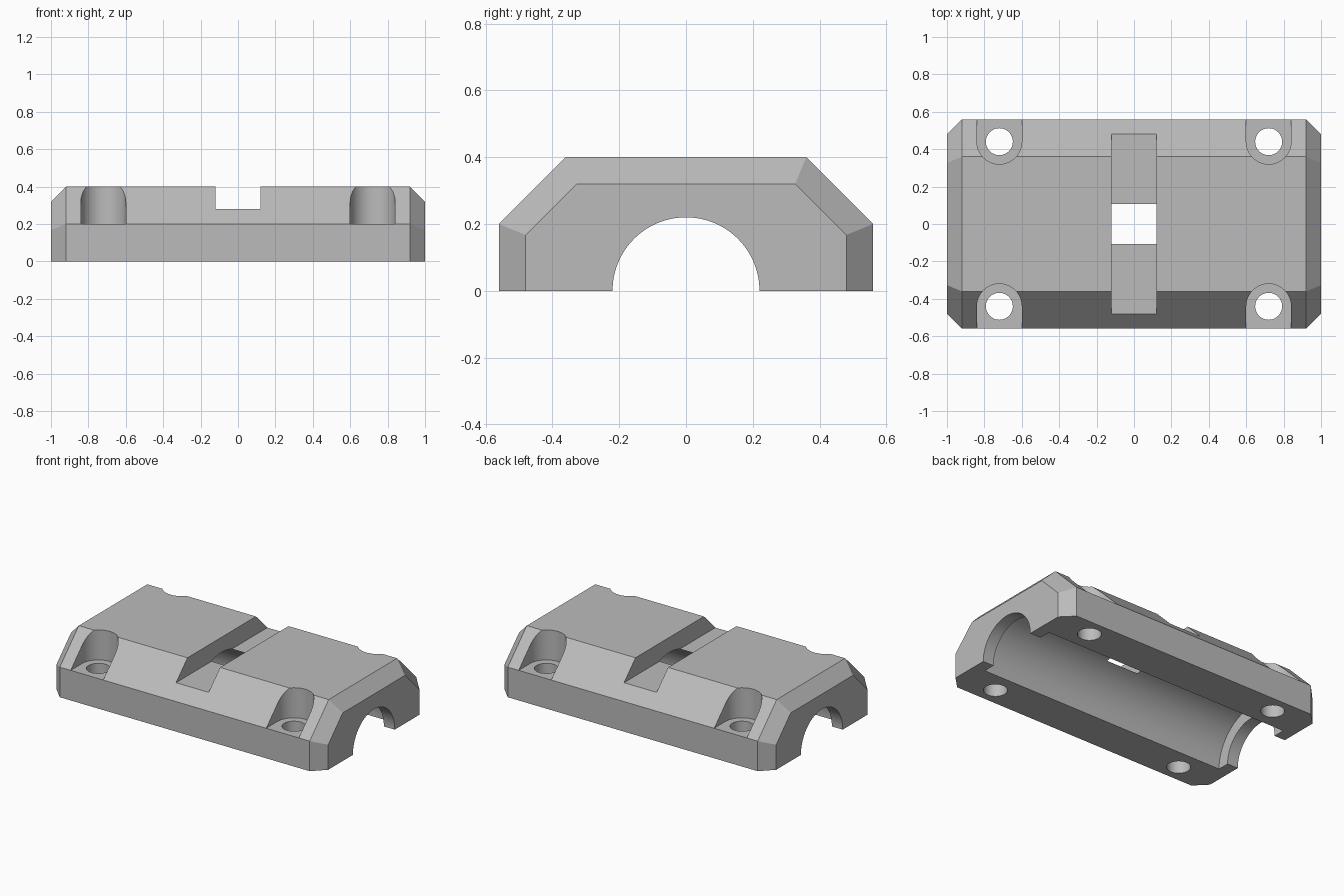
import bpy, bmesh
from math import radians, pi, sin, cos
from mathutils import Matrix, Vector

cube = bpy.data.objects.get("Cube")
if cube:
    bpy.data.objects.remove(cube, do_unlink=True)

# Single plain grey
grey = bpy.data.materials.new("plain grey")
grey.use_nodes = True
colour = (0.5, 0.5, 0.5, 1)
grey.diffuse_color = colour
grey.node_tree.nodes["Principled BSDF"].inputs["Base Color"].default_value = colour


def loft(name, rings):
    """Closed solid through matching rings of points, capped at both ends."""
    bm = bmesh.new()
    loops = [[bm.verts.new(p) for p in ring] for ring in rings]
    n = len(loops[0])
    for a, b in zip(loops, loops[1:]):
        for i in range(n):
            j = (i + 1) % n
            bm.faces.new((a[i], a[j], b[j], b[i]))
    bm.faces.new(loops[0])
    bm.faces.new(loops[-1])
    bmesh.ops.recalc_face_normals(bm, faces=bm.faces)
    mesh = bpy.data.meshes.new(name)
    bm.to_mesh(mesh)
    bm.free()
    mesh.materials.append(grey)
    obj = bpy.data.objects.new(name, mesh)
    bpy.context.collection.objects.link(obj)
    return obj


def circle(radius, n=64):
    return [(radius * cos(2 * pi * i / n), radius * sin(2 * pi * i / n)) for i in range(n)]


def bore(name, radius, half):
    return loft(name, [[(x, a, b) for a, b in circle(radius, 96)] for x in (-half, half)])


def prism(name, outline, z0, z1):
    return loft(name, [[(x, y, z) for x, y in outline] for z in (z0, z1)])


# Block with sloped shoulders and chamfered ends
def section(x, side, shoulder, flat, top):
    half = [(side, 0), (side, shoulder), (flat, top)]
    return [(x, y, z) for y, z in half] + [(x, -y, z) for y, z in reversed(half)]


outer = (0.56, 0.2, 0.36, 0.4)
inner = (0.48, 0.167, 0.327, 0.32)
block = loft("clamp_block", [section(-1, *inner), section(-0.92, *outer),
                             section(0.92, *outer), section(1, *inner)])

# Lengthwise bore with narrower end lips, and the strap slot across the top
slot = [(-0.12, -0.7), (0.12, -0.7), (0.12, 0.7), (-0.12, 0.7)]
cutters = [bore("end_bore_cutter", 0.22, 1.2),
           bore("main_bore_cutter", 0.30, 0.92),
           prism("strap_slot_cutter", slot, 0.28, 0.6)]

# Bolt holes with seats open to the outer side
for sx in (-1, 1):
    for sy in (-1, 1):
        cx, cy = sx * 0.72, sy * 0.44
        hole = [(cx + a, cy + b) for a, b in circle(0.072)]
        cutters.append(prism("bolt_hole_cutter", hole, -0.2, 0.6))
        arc = [(0.12 * cos(pi * i / 32), 0.12 * sin(pi * i / 32)) for i in range(33)]
        seat = [(cx + a, cy - sy * b) for a, b in arc]
        seat += [(cx - 0.12, sy * 0.7), (cx + 0.12, sy * 0.7)]
        cutters.append(prism("bolt_seat_cutter", seat, 0.2, 0.6))

for cutter in cutters:
    cutter.hide_render = True
    mod = block.modifiers.new(cutter.name, 'BOOLEAN')
    mod.operation = 'DIFFERENCE'
    mod.solver = 'EXACT'
    mod.object = cutter

# Bake the cuts, then drop the cutters
bpy.context.view_layer.update()
graph = bpy.context.evaluated_depsgraph_get()
cut_mesh = bpy.data.meshes.new_from_object(block.evaluated_get(graph))
block.modifiers.clear()
block.data = cut_mesh
cut_mesh.name = "clamp_block"
for cutter in cutters:
    bpy.data.objects.remove(cutter, do_unlink=True)

# Smooth round walls, crisp edges elsewhere
bpy.ops.object.select_all(action='DESELECT')
block.select_set(True)
bpy.context.view_layer.objects.active = block
bpy.ops.object.shade_smooth_by_angle(angle=radians(30))
